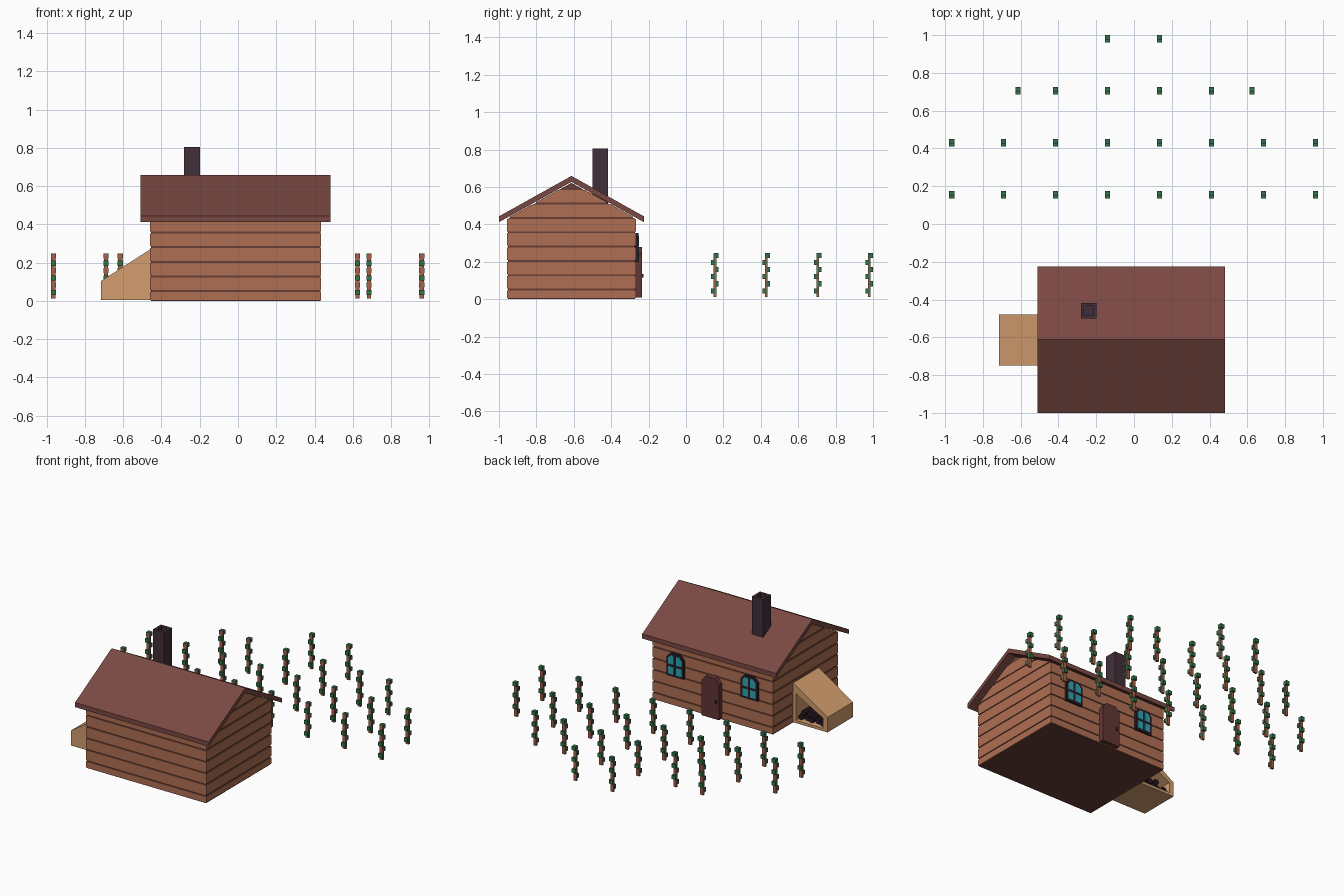
import bpy, bmesh, math
from mathutils import Vector

if "Cube" in bpy.data.objects:
    bpy.data.objects.remove(bpy.data.objects["Cube"])


def material(name, r, g, b):
    lin = [(c / 255 / 12.92) if c < 10 else ((c / 255 + 0.055) / 1.055) ** 2.4 for c in (r, g, b)]
    m = bpy.data.materials.new(name)
    m.diffuse_color = (*lin, 1)
    m.use_nodes = True
    m.node_tree.nodes["Principled BSDF"].inputs["Base Color"].default_value = m.diffuse_color
    return m


TIMBER = material("timber", 176, 111, 83)
GROOVE = material("dark timber", 104, 62, 53)
ROOF = material("roof red brown", 122, 72, 66)
SHED = material("pale wood", 210, 157, 110)
BRICK = material("dark chimney", 66, 47, 58)
DOOR = material("door brown", 98, 54, 52)
FRAME = material("near black", 44, 27, 35)
GLASS = material("teal glass", 45, 165, 178)
LEAF = material("leaf green", 50, 113, 74)
STAKE = material("stake brown", 166, 98, 74)


def finish(name, bm, mat):
    bmesh.ops.recalc_face_normals(bm, faces=bm.faces)
    me = bpy.data.meshes.new(name)
    bm.to_mesh(me)
    bm.free()
    me.materials.append(mat)
    ob = bpy.data.objects.new(name, me)
    bpy.context.collection.objects.link(ob)
    return ob


def place(p, t, axis):
    """2D profile point p at depth t along the given axis."""
    return {"x": (t, p[0], p[1]), "y": (p[0], t, p[1]), "z": (p[0], p[1], t)}[axis]


def add_prism(bm, pts, lo, hi, axis):
    a = [bm.verts.new(place(p, lo, axis)) for p in pts]
    b = [bm.verts.new(place(p, hi, axis)) for p in pts]
    n = len(pts)
    bm.faces.new(a)
    bm.faces.new(b)
    for i in range(n):
        bm.faces.new((a[i], a[(i + 1) % n], b[(i + 1) % n], b[i]))


def prism(name, pts, lo, hi, axis, mat):
    bm = bmesh.new()
    add_prism(bm, pts, lo, hi, axis)
    return finish(name, bm, mat)


def rect(a0, a1, b0, b1):
    return [(a0, b0), (a1, b0), (a1, b1), (a0, b1)]


def hollow(name, outer, inner, lo, hi, floor, axis, mat):
    """Prism with a pocket sunk into its hi end, down to floor."""
    bm = bmesh.new()
    loops = [[bm.verts.new(place(p, t, axis)) for p in pts]
             for pts, t in ((outer, lo), (outer, hi), (inner, hi), (inner, floor))]
    n = len(outer)
    bm.faces.new(loops[0])
    bm.faces.new(loops[3])
    for a, b in zip(loops, loops[1:]):
        for i in range(n):
            bm.faces.new((a[i], a[(i + 1) % n], b[(i + 1) % n], b[i]))
    return finish(name, bm, mat)


# House walls: dark core with plank bands standing proud of it
X0, X1, YC, HW = -0.46, 0.435, -0.6125, 0.345
SLOPE = 0.555


def half(z):
    return min(HW, (0.624 - z) / SLOPE)


e = 0.005
core = [(YC - HW + e, 0), (YC + HW - e, 0), (YC + HW - e, 0.43), (YC, 0.622), (YC - HW + e, 0.43)]
prism("wall_core", core, X0 + e, X1 - e, "x", GROOVE)
bm = bmesh.new()
z = 0.006
for k in range(8):
    top = 0.046 + 0.0767 * k
    a, b = half(z), half(top)
    add_prism(bm, [(YC - a, z), (YC + a, z), (YC + b, top), (YC - b, top)], X0, X1, "x")
    z = top + 0.010
finish("wall_planks", bm, TIMBER)

# Gabled roof slab with vertical eave edges
R = 0.3875
roof = [(YC - R, 0.412), (YC - R, 0.443), (YC, 0.659), (YC + R, 0.443), (YC + R, 0.412), (YC, 0.627)]
bm = bmesh.new()
for s in (-1, 1):
    side = [(YC + s * R, 0.412), (YC + s * R, 0.443), (YC, 0.659), (YC, 0.627)]
    add_prism(bm, side, -0.51, 0.483, "x")
bmesh.ops.remove_doubles(bm, verts=bm.verts, dist=0.0005)
inner = [f for f in bm.faces if all(abs(v.co.y - YC) < 1e-4 for v in f.verts)]
bmesh.ops.delete(bm, geom=inner, context="FACES_ONLY")
finish("roof", bm, ROOF)

# Chimney with sunken flue
hollow("chimney", rect(-0.281, -0.199, -0.5, -0.417), rect(-0.264, -0.216, -0.483, -0.434),
       0.46, 0.805, 0.78, "z", BRICK)


def arched(cx, w, z0, spring, top):
    """Upright panel profile with a chamfered arch top."""
    h = w / 2
    return [(cx - h, z0), (cx + h, z0), (cx + h, spring), (cx + h * 0.55, top),
            (cx - h * 0.55, top), (cx - h, spring)]


# Door and handle on the back wall
CX = -0.0155
WALL = YC + HW
prism("door", arched(CX, 0.13, 0.01, 0.245, 0.28), WALL - 0.005, -0.234, "y", DOOR)
prism("door_handle", rect(CX - 0.05, CX - 0.036, 0.115, 0.135), -0.235, -0.228, "y", FRAME)

# Windows: dark arched frame with four panes
for side, label in ((-1, "left"), (1, "right")):
    wx = CX + side * 0.275
    prism("window_frame_" + label, arched(wx, 0.126, 0.2, 0.325, 0.355),
          WALL - 0.005, -0.254, "y", FRAME)
    bm = bmesh.new()
    for s in (-1, 1):
        i, o = wx + s * 0.008, wx + s * 0.049
        add_prism(bm, rect(i, o, 0.214, 0.265), -0.256, -0.252, "y")
        add_prism(bm, [(i, 0.281), (o, 0.281), (o, 0.32), (wx + s * 0.032, 0.341), (i, 0.341)],
                  -0.256, -0.252, "y")
    finish("window_panes_" + label, bm, GLASS)

# Lean-to wood store, open towards the back
hollow("wood_store", [(X0 + e, 0.004), (-0.715, 0.004), (-0.715, 0.105), (X0 + e, 0.272)],
       [(-0.48, 0.022), (-0.683, 0.022), (-0.683, 0.09), (-0.48, 0.2)],
       -0.75, -0.48, -0.72, "y", SHED)

# Stacked firewood
bm = bmesh.new()
r = 0.019
for row, count in ((0, 5), (1, 3)):
    for i in range(count):
        lx, lz = -0.502 - 0.039 * (i + row * 0.5), 0.041 + row * 0.033
        ring = [(lx + r * math.cos(math.tau * k / 6), lz + r * math.sin(math.tau * k / 6))
                for k in range(6)]
        add_prism(bm, ring, -0.71, -0.5 - 0.012 * (i % 2), "y")
finish("firewood", bm, FRAME)

# Climbing plants: one stake mesh and one leaf mesh, shared by every plant
columns = [-0.965 + 0.275 * i for i in range(8)]
spots = [(x, y) for y in (0.155, 0.43) for x in columns]
spots += [(x, 0.705) for x in [-0.615] + columns[2:6] + [0.625]]
spots += [(x, 0.98) for x in columns[3:5]]

stake = prism("stake", rect(-0.011, 0.011, -0.007, 0.007), 0.013, 0.245, "z", STAKE)
bm = bmesh.new()
for k in range(6):
    zc = 0.044 + 0.038 * k
    y0, y1 = (-0.02, 0.0) if k % 2 == 0 else (0.0, 0.02)
    if k == 5:
        y0 = -0.0065
    add_prism(bm, rect(-0.0135, 0.0135, y0, y1), zc - 0.013, zc + 0.014, "z")
leaves = finish("leaves", bm, LEAF)

for i, (x, y) in enumerate(spots):
    for part in (stake, leaves):
        ob = part if i == 0 else bpy.data.objects.new(part.name, part.data)
        if i:
            bpy.context.collection.objects.link(ob)
        ob.location = Vector((x, y, 0))
